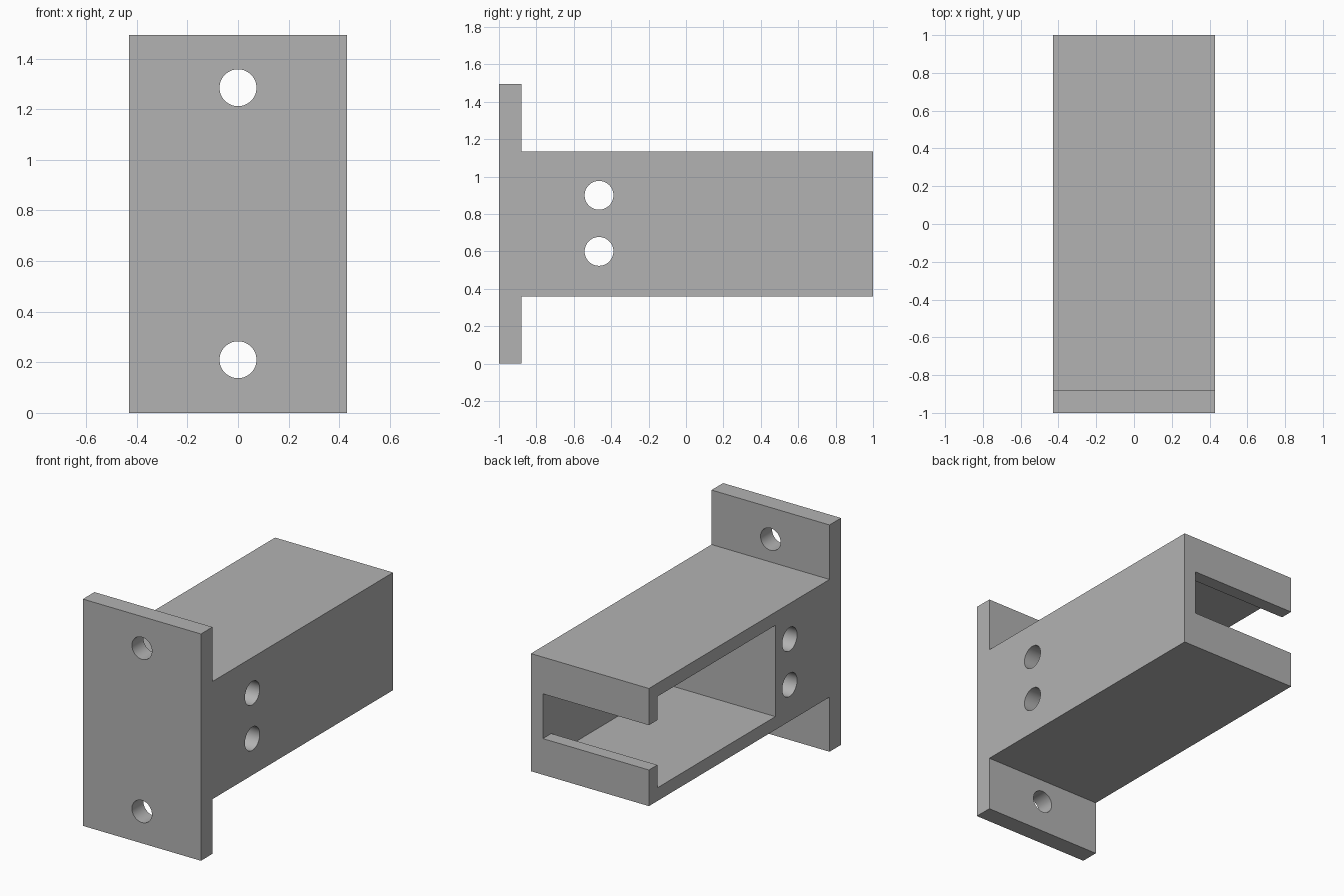
import bpy
import bmesh
from math import pi, radians
from mathutils import Vector

default = bpy.data.objects.get("Cube")
if default:
    bpy.data.objects.remove(default, do_unlink=True)

# Overall sizes
HALF_W, HEIGHT = 0.43, 1.494
FRONT, FLANGE_BACK, BACK = -1.0, -0.88, 1.0
BODY_LOW, BODY_HIGH = 0.36, 1.135
WALL = 0.087

grey = bpy.data.materials.new("plain grey")
grey.use_nodes = True
colour = (0.45, 0.45, 0.45, 1)
grey.diffuse_color = colour
grey.node_tree.nodes["Principled BSDF"].inputs["Base Color"].default_value = colour


def make_object(name, bm):
    bmesh.ops.recalc_face_normals(bm, faces=bm.faces)
    mesh = bpy.data.meshes.new(name)
    bm.to_mesh(mesh)
    bm.free()
    mesh.materials.append(grey)
    obj = bpy.data.objects.new(name, mesh)
    bpy.context.collection.objects.link(obj)
    return obj


def box(name, low, high):
    bm = bmesh.new()
    bmesh.ops.create_cube(bm, size=1)
    low, high = Vector(low), Vector(high)
    bmesh.ops.scale(bm, verts=bm.verts, vec=high - low)
    bmesh.ops.translate(bm, verts=bm.verts, vec=(low + high) / 2)
    return make_object(name, bm)


def drill(name, centre, radius, length, axis):
    bm = bmesh.new()
    bmesh.ops.create_cone(bm, cap_ends=True, segments=48, radius1=radius,
                          radius2=radius, depth=length)
    obj = make_object(name, bm)
    obj.location = centre
    obj.rotation_euler = (0, pi / 2, 0) if axis == "x" else (pi / 2, 0, 0)
    return obj


# Flange and body: one T-shaped side profile extruded across the width
profile = [(FRONT, 0), (FLANGE_BACK, 0), (FLANGE_BACK, BODY_LOW), (BACK, BODY_LOW),
           (BACK, BODY_HIGH), (FLANGE_BACK, BODY_HIGH), (FLANGE_BACK, HEIGHT),
           (FRONT, HEIGHT)]
bm = bmesh.new()
face = bm.faces.new([bm.verts.new((-HALF_W, y, z)) for y, z in profile])
side = bmesh.ops.extrude_face_region(bm, geom=[face])
bmesh.ops.translate(bm, vec=(2 * HALF_W, 0, 0),
                    verts=[v for v in side["geom"] if isinstance(v, bmesh.types.BMVert)])
bracket = make_object("flanged_bracket", bm)

# Pocket open on one side, and the slot through the rear lip
inner = HALF_W - WALL
cutters = [
    box("pocket_cutter", (-0.6, -0.316, BODY_LOW + WALL), (inner, BACK - WALL, BODY_HIGH - WALL)),
    box("rear_slot_cutter", (-0.6, 0.5, 0.598), (inner, 1.2, 0.893)),
]
# Flange mounting holes and crosswise body holes
for z in (0.21, 1.285):
    cutters.append(drill("flange_hole_cutter", (0, -0.94, z), 0.073, 0.4, "y"))
for z in (0.6, 0.9):
    cutters.append(drill("side_hole_cutter", (0, -0.465, z), 0.077, 1.2, "x"))

bpy.ops.object.select_all(action="DESELECT")
bpy.context.view_layer.objects.active = bracket
bracket.select_set(True)
for cutter in cutters:
    cutter.hide_render = True
    cut = bracket.modifiers.new(cutter.name, "BOOLEAN")
    cut.operation = "DIFFERENCE"
    cut.solver = "EXACT"
    cut.object = cutter
    bpy.ops.object.modifier_apply(modifier=cut.name)
for cutter in cutters:
    bpy.data.objects.remove(cutter, do_unlink=True)

bpy.ops.object.shade_smooth_by_angle(angle=radians(30))
